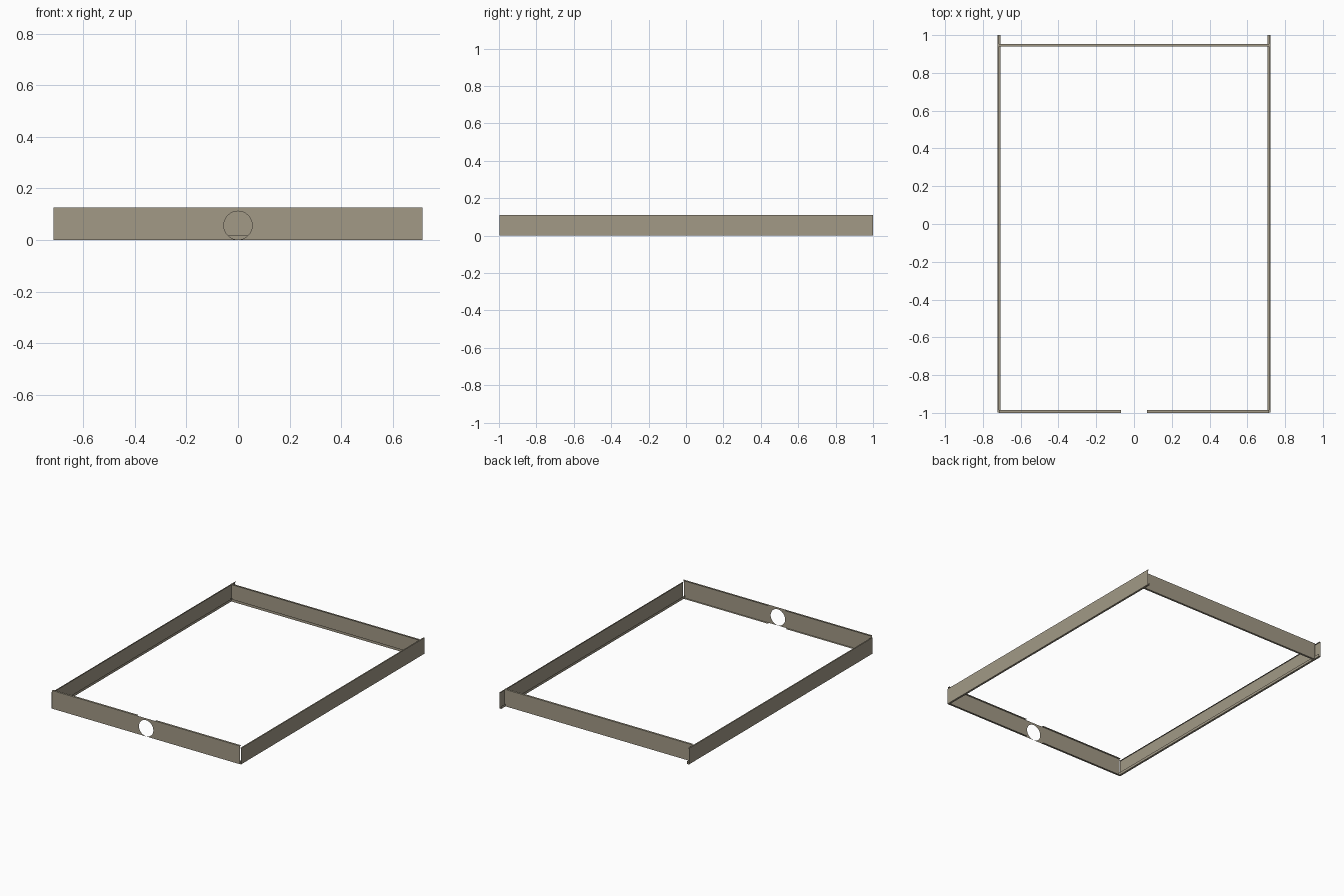
import bpy
import bmesh
import math
from mathutils import Vector

cube = bpy.data.objects.get("Cube")
if cube:
    bpy.data.objects.remove(cube, do_unlink=True)

metal = bpy.data.materials.new("warm grey metal")
metal.use_nodes = True
colour = (0.36, 0.32, 0.24, 1)
metal.diffuse_color = colour
metal.node_tree.nodes["Principled BSDF"].inputs["Base Color"].default_value = colour


def finish(name, bm):
    bmesh.ops.recalc_face_normals(bm, faces=bm.faces)
    mesh = bpy.data.meshes.new(name)
    bm.to_mesh(mesh)
    bm.free()
    mesh.materials.append(metal)
    obj = bpy.data.objects.new(name, mesh)
    bpy.context.collection.objects.link(obj)
    return obj


def folded_sheet(name, profile, start, run):
    """Sweep an open sheet-metal profile along a straight run."""
    bm = bmesh.new()
    verts = [bm.verts.new(Vector(start) + Vector(p)) for p in profile]
    edges = [bm.edges.new(pair) for pair in zip(verts, verts[1:])]
    geom = bmesh.ops.extrude_edge_only(bm, edges=edges)["geom"]
    moved = [v for v in geom if isinstance(v, bmesh.types.BMVert)]
    bmesh.ops.translate(bm, verts=moved, vec=run)
    return finish(name, bm)


half_w, front_w = 0.722, 0.716
side_h, front_h, rear_h = 0.11, 0.125, 0.116
flange, lip = 0.014, 0.018

# Side rails: upright web, top lip and upturned bottom flange
for name, s in (("left_rail", 1), ("right_rail", -1)):
    profile = [(-s * 0.008, 0, side_h), (0, 0, side_h), (0, 0, 0),
               (-s * flange, 0, 0), (-s * flange, 0, lip)]
    folded_sheet(name, profile, (s * half_w, -0.998, 0), (0, 1.998, 0))

# Rear rail, set in from the rail ends
rear = [(0, -flange, rear_h), (0, 0, rear_h), (0, 0, 0),
        (0, -flange, 0), (0, -flange, lip)]
folded_sheet("rear_rail", rear, (-front_w, 0.953, 0), (2 * front_w, 0, 0))

# Front panel with its round hole
bm = bmesh.new()
corners = [(-front_w, 0), (front_w, 0), (front_w, front_h), (-front_w, front_h)]
ring = [(0.055 * math.cos(a), 0.0565 + 0.055 * math.sin(a))
        for a in (math.tau * i / 48 for i in range(48))]
for loop in (corners, ring):
    verts = [bm.verts.new((x, -1, z)) for x, z in loop]
    for a, b in zip(verts, verts[1:] + verts[:1]):
        bm.edges.new((a, b))
bmesh.ops.triangle_fill(bm, edges=bm.edges[:], use_beauty=True, normal=(0, -1, 0))
finish("front_panel", bm)

# Front panel flanges, interrupted around the hole
gap = 0.068
for side, s in (("left", 1), ("right", -1)):
    for level, z in (("top", front_h), ("bottom", 0)):
        folded_sheet(f"front_{level}_{side}_flange", [(0, 0, 0), (0, flange, 0)],
                     (s * gap, -1, z), (s * (front_w - gap), 0, 0))
